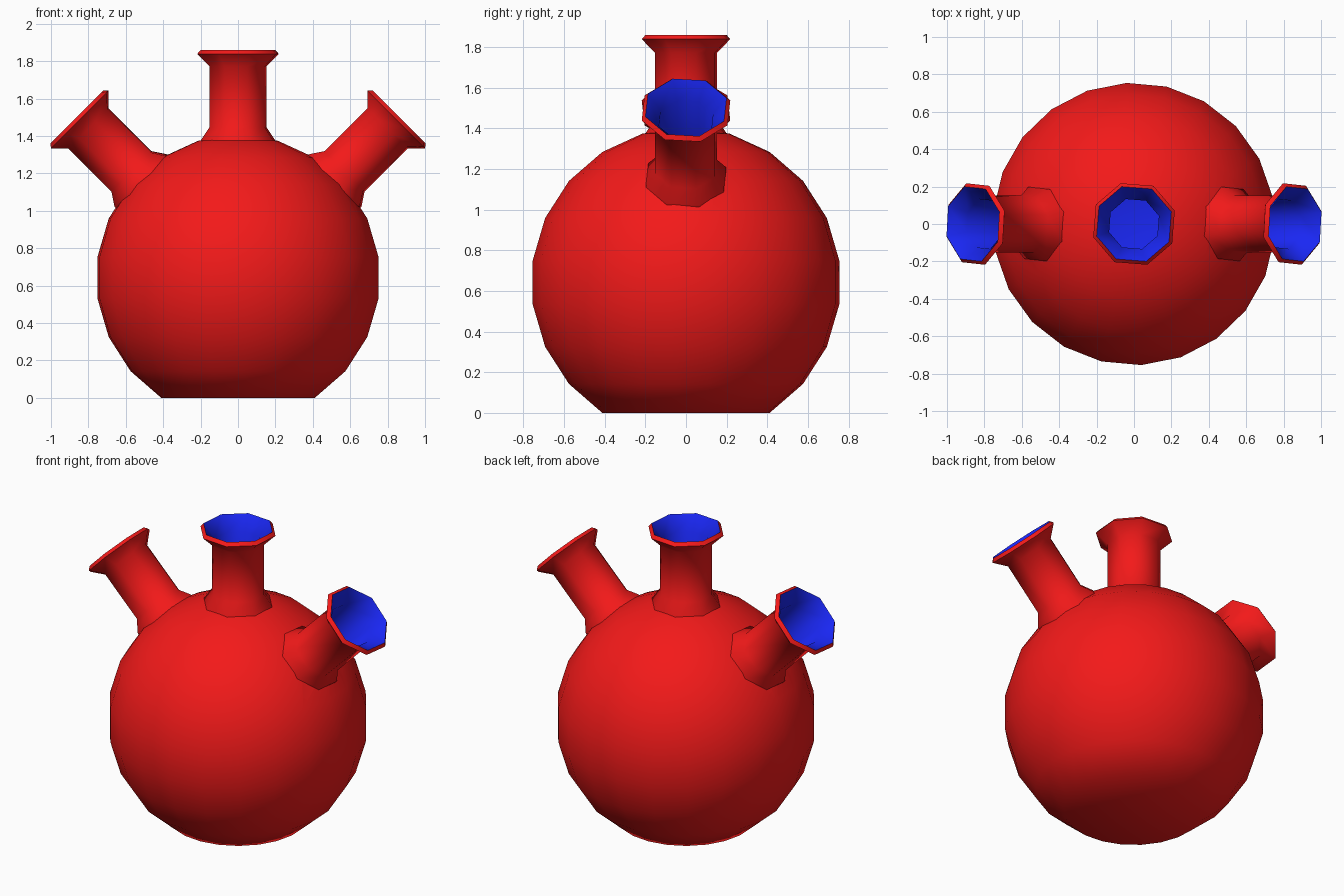
import bpy, bmesh
from math import sin, cos, pi, radians
from mathutils import Matrix

if "Cube" in bpy.data.objects:
    bpy.data.objects.remove(bpy.data.objects["Cube"])

CENTRE = 0.642   # height of the sphere centre
R = 0.763        # body radius
SEG = 22


def material(name, colour):
    m = bpy.data.materials.new(name)
    m.diffuse_color = colour
    m.use_nodes = True
    m.node_tree.nodes["Principled BSDF"].inputs["Base Color"].default_value = m.diffuse_color
    return m


red = material("red_outside", (0.9, 0.01, 0.01, 1))
blue = material("blue_inside", (0.01, 0.02, 0.9, 1))


def lathe(bm, profile, sides, phase, mats, closed=False):
    """Spin (radius, height) points round z; mats gives one index per band."""
    rings = []
    for r, z in profile:
        if r == 0:
            rings.append([bm.verts.new((0, 0, z))] * sides)
        else:
            rings.append([bm.verts.new((r * cos(phase + 2 * pi * i / sides),
                                        r * sin(phase + 2 * pi * i / sides), z))
                          for i in range(sides)])
    n = len(rings)
    for k in range(n if closed else n - 1):
        a, b = rings[k], rings[(k + 1) % n]
        for i in range(sides):
            j = (i + 1) % sides
            corners = list(dict.fromkeys((a[i], a[j], b[j], b[i])))
            bm.faces.new(corners).material_index = mats[k]


def finish(bm, name, matrix=Matrix()):
    bm.transform(matrix)
    me = bpy.data.meshes.new(name)
    bm.to_mesh(me)
    bm.free()
    me.materials.append(red)
    me.materials.append(blue)
    ob = bpy.data.objects.new(name, me)
    bpy.context.collection.objects.link(ob)
    return ob


def smooth(ob):
    bpy.ops.object.select_all(action='DESELECT')
    ob.select_set(True)
    bpy.context.view_layer.objects.active = ob
    bpy.ops.object.shade_smooth_by_angle(angle=radians(50))


# Round body: flat-bottomed outer sphere with an inner blue sphere
def sphere_profile(r):
    rings = [(r * sin(pi * k / 11), CENTRE - r * cos(pi * k / 11)) for k in range(2, 11)]
    return [(0, rings[0][1])] + rings + [(0, CENTRE + r)]


bm = bmesh.new()
lathe(bm, sphere_profile(R), SEG, radians(-5.2), [0] * 10)
lathe(bm, sphere_profile(R - 0.02)[::-1], SEG, radians(-5.2), [1] * 10)
body = finish(bm, "flask_body")

# Three identical octagonal necks, turned about the sphere centre
neck_profile = [(0.208, 0.70), (0.208, 0.736), (0.16, 0.805), (0.16, 1.13),
                (0.229, 1.197), (0.21, 1.218), (0.14, 1.13), (0.14, 0.70)]
neck_mats = [0, 0, 0, 0, 0, 1, 1, 1]
hole_profile = [(0, 0.6), (0.15, 0.6), (0.15, 0.9), (0, 0.9)]
phase = radians(18)
for name, tilt in (("left_neck", -45), ("centre_neck", 0), ("right_neck", 45)):
    place = Matrix.Translation((0, 0, CENTRE)) @ Matrix.Rotation(radians(tilt), 4, 'Y')
    bm = bmesh.new()
    lathe(bm, neck_profile, 8, phase, neck_mats, closed=True)
    smooth(finish(bm, name, place))

    # Opening through the body wall under each neck
    bm = bmesh.new()
    lathe(bm, hole_profile, 8, phase, [1] * 3)
    cutter = finish(bm, name + "_cutter", place)
    cutter.hide_render = True
    mod = body.modifiers.new("opening", 'BOOLEAN')
    mod.operation = 'DIFFERENCE'
    mod.solver = 'EXACT'
    mod.object = cutter
    bpy.context.view_layer.objects.active = body
    bpy.ops.object.modifier_apply(modifier=mod.name)
    bpy.data.objects.remove(cutter)

smooth(body)
